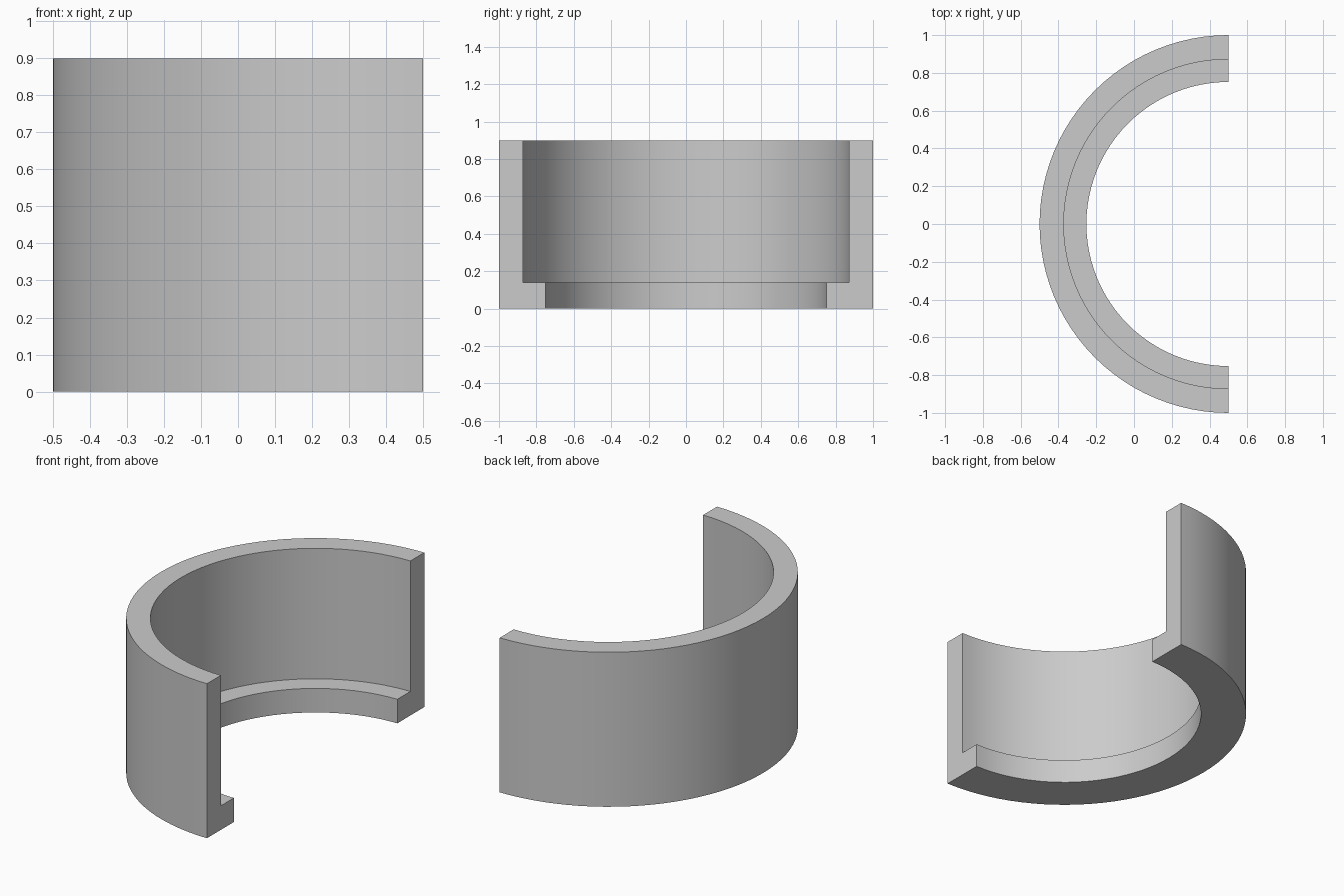
import bpy, bmesh
from math import pi, radians
from mathutils import Vector

if "Cube" in bpy.data.objects:
    bpy.data.objects.remove(bpy.data.objects["Cube"])

OUTER, WALL, LIP = 1.0, 0.872, 0.752   # radii
HEIGHT, LEDGE = 0.9, 0.14
CENTRE = Vector((0.5, 0, 0))           # axis of the half ring
SEGMENTS = 48

# L-shaped section (radius, z) placed at the +y cut face
profile = [(OUTER, 0), (OUTER, HEIGHT), (WALL, HEIGHT),
           (WALL, LEDGE), (LIP, LEDGE), (LIP, 0)]
bm = bmesh.new()
verts = [bm.verts.new(CENTRE + Vector((0, r, z))) for r, z in profile]
start_cap = bm.faces.new(verts)
edges = list(start_cap.edges)

# Sweep the section half a turn through -x, then close the other end
result = bmesh.ops.spin(bm, geom=edges, cent=CENTRE, axis=(0, 0, 1),
                        angle=pi, steps=SEGMENTS)
end_edges = [g for g in result["geom_last"] if isinstance(g, bmesh.types.BMEdge)]
bmesh.ops.contextual_create(bm, geom=end_edges)
bmesh.ops.recalc_face_normals(bm, faces=bm.faces)

mesh = bpy.data.meshes.new("half_ring_shell")
bm.to_mesh(mesh)
bm.free()
ring = bpy.data.objects.new("half_ring_shell", mesh)
bpy.context.collection.objects.link(ring)

# Smooth curved walls with crisp rims
bpy.context.view_layer.objects.active = ring
ring.select_set(True)
bpy.ops.object.shade_smooth_by_angle(angle=radians(30))
